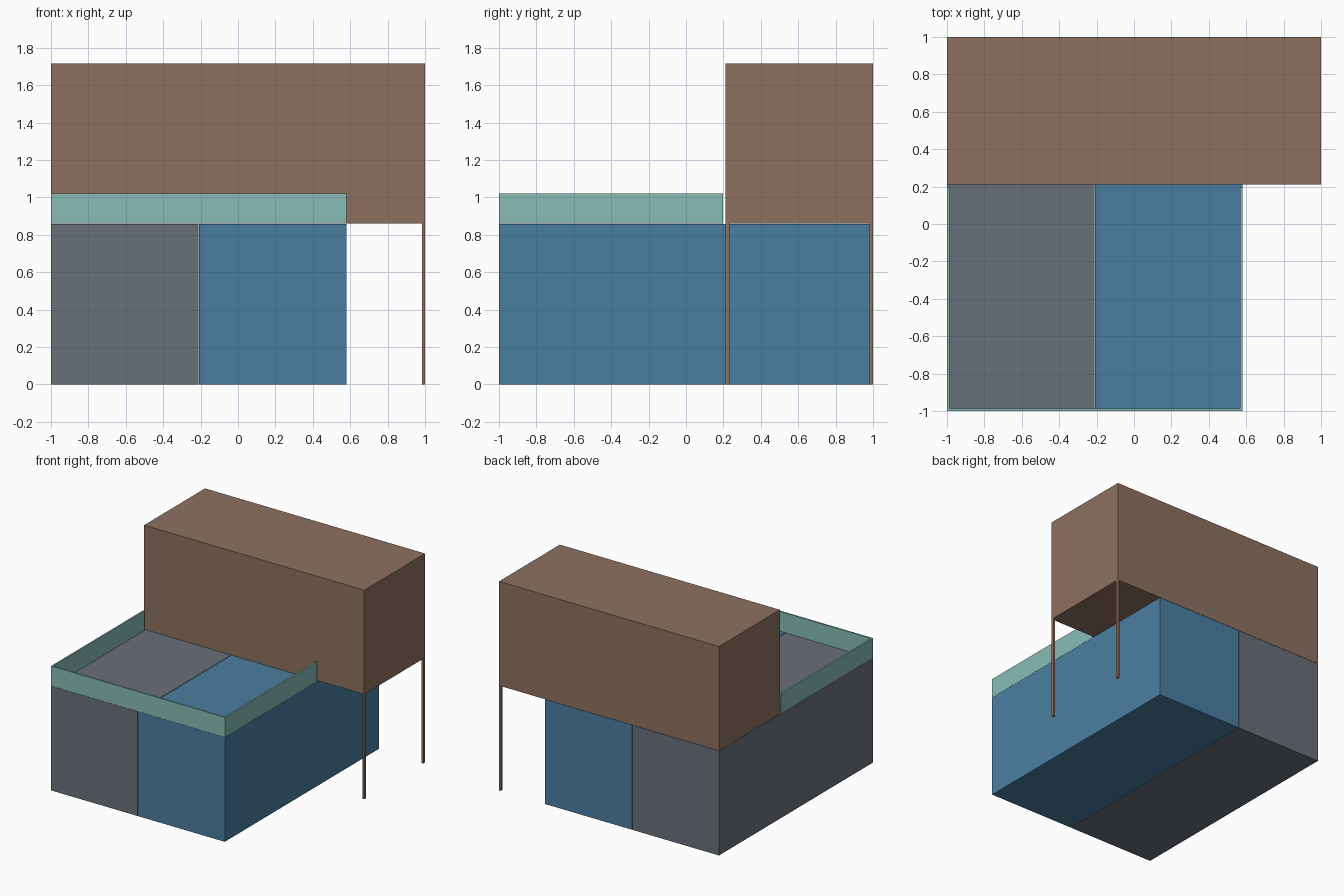
import bpy, bmesh

if "Cube" in bpy.data.objects:
    bpy.data.objects.remove(bpy.data.objects["Cube"])


def material(name, hex_code):
    """Flat material from an sRGB hex colour, stored as linear."""
    m = bpy.data.materials.new(name)
    rgb = [int(hex_code[i:i + 2], 16) / 255 for i in (0, 2, 4)]
    lin = [c / 12.92 if c <= 0.04045 else ((c + 0.055) / 1.055) ** 2.4 for c in rgb]
    m.diffuse_color = (*lin, 1)
    m.use_nodes = True
    m.node_tree.nodes["Principled BSDF"].inputs["Base Color"].default_value = m.diffuse_color
    return m


def box(name, lo, hi, mat):
    """Axis-aligned box between two corners."""
    bm = bmesh.new()
    bmesh.ops.create_cube(bm, size=1)
    for v in bm.verts:
        v.co = [a + (b - a) * (c + 0.5) for a, b, c in zip(lo, hi, v.co)]
    mesh = bpy.data.meshes.new(name)
    bm.to_mesh(mesh)
    bm.free()
    mesh.materials.append(mat)
    obj = bpy.data.objects.new(name, mesh)
    bpy.context.collection.objects.link(obj)
    return obj


grey = material("slate grey", "69707A")
blue = material("steel blue", "4A7EA0")
brown = material("brown", "8D7160")
teal = material("pale teal", "88BDB6")

FLOOR = 0.86   # top of the lower storey
RAIL = 1.022   # top of the parapet
EAST = 0.58    # right side of the lower storey
T = 0.013      # parapet thickness

# Two lower modules side by side
box("left_lower_module", (-1, -1, 0), (-0.212, 1, FLOOR - 0.001), grey)
box("right_lower_module", (-0.208, -1, 0), (EAST, 1, FLOOR - 0.001), blue)

# Upper module lying across the back
box("upper_module", (-1, 0.21, FLOOR + 0.001), (1, 1, 1.717), brown)

# Posts under the overhang
for name, y in (("front_post", 0.21), ("back_post", 0.978)):
    box(name, (0.983, y, 0), (1, y + 0.022, FLOOR + 0.001), brown)

# Terrace parapet on three sides
box("front_parapet", (-1, -1, FLOOR), (EAST, -1 + T, RAIL), teal)
box("left_parapet", (-1, -1 + T, FLOOR), (-1 + T, 0.198, RAIL), teal)
box("right_parapet", (EAST - T, -1 + T, FLOOR), (EAST, 0.198, RAIL), teal)
